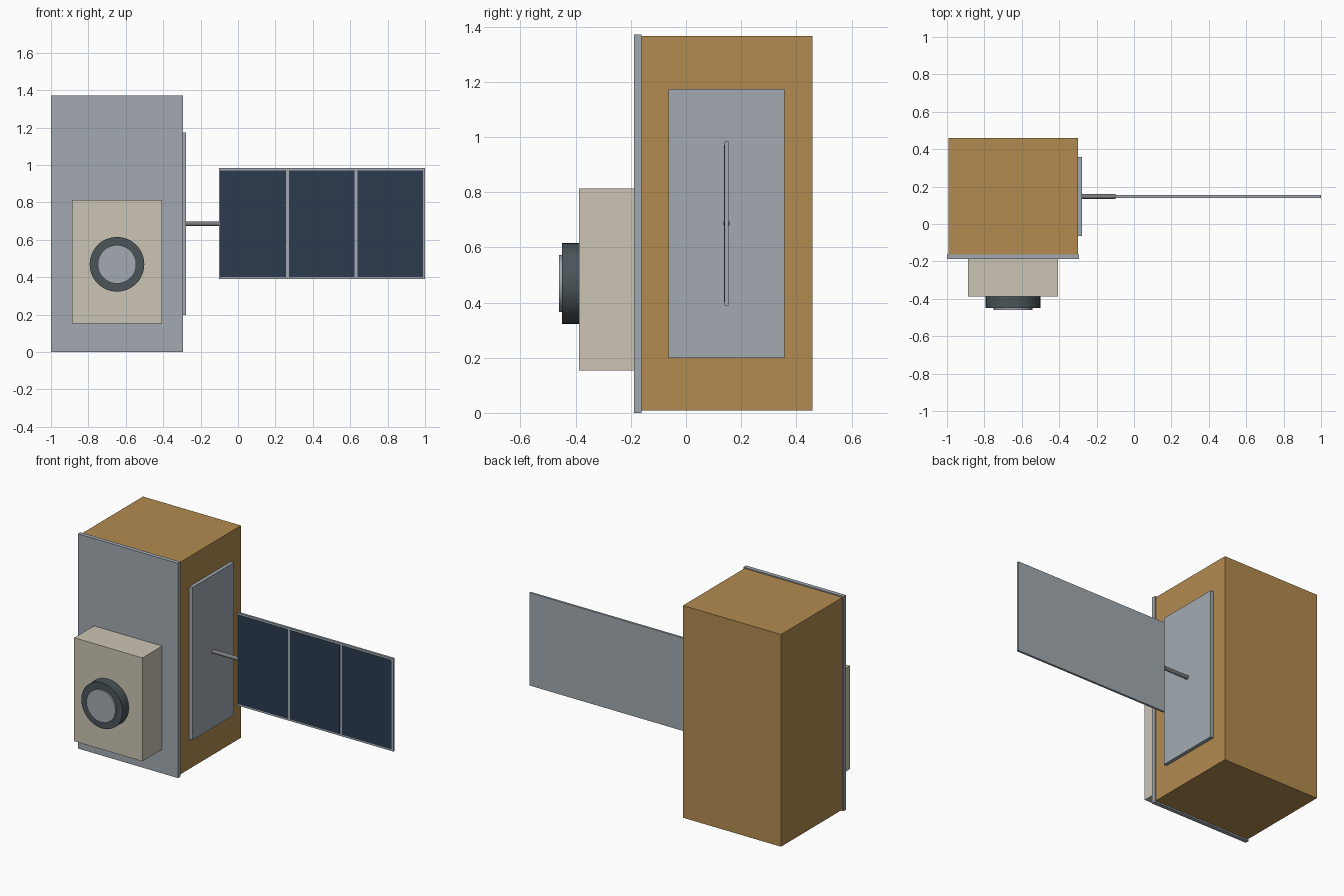
import bpy
import math

cube = bpy.data.objects.get("Cube")
if cube:
    bpy.data.objects.remove(cube, do_unlink=True)


def material(name, r, g, b):
    mat = bpy.data.materials.new(name)
    mat.use_nodes = True
    color = (r, g, b, 1.0)
    mat.diffuse_color = color
    mat.node_tree.nodes["Principled BSDF"].inputs["Base Color"].default_value = color
    return mat


gold = material("gold foil", 0.45, 0.26, 0.08)
silver = material("silver grey", 0.36, 0.40, 0.44)
beige = material("warm beige", 0.60, 0.56, 0.46)
navy = material("solar navy", 0.025, 0.043, 0.078)
dark = material("dark slate", 0.07, 0.09, 0.10)
steel = material("steel grey", 0.20, 0.20, 0.22)


def box(name, x, y, z, mat):
    """Box from (min, max) ranges on each axis."""
    spans = (x, y, z)
    bpy.ops.mesh.primitive_cube_add(size=1, location=[(a + b) / 2 for a, b in spans])
    obj = bpy.context.object
    obj.name = name
    obj.scale = [b - a for a, b in spans]
    bpy.ops.object.transform_apply(location=False, rotation=False, scale=True)
    obj.data.materials.append(mat)
    return obj


def cylinder(name, radius, depth, center, rotation, mat, sides=32):
    bpy.ops.mesh.primitive_cylinder_add(
        vertices=sides, radius=radius, depth=depth, location=center, rotation=rotation)
    obj = bpy.context.object
    obj.name = name
    obj.data.materials.append(mat)
    bpy.ops.object.shade_smooth_by_angle(angle=math.radians(40))
    return obj


# Main body, front plate and side panel
box("body", (-0.993, -0.30), (-0.162, 0.459), (0.009, 1.365), gold)
box("front_plate", (-1.0, -0.293), (-0.188, -0.162), (0.0, 1.372), silver)
box("side_panel", (-0.30, -0.278), (-0.064, 0.357), (0.199, 1.174), silver)

# Instrument housing with its round aperture
box("instrument_housing", (-0.887, -0.405), (-0.387, -0.188), (0.153, 0.814), beige)
facing_front = (math.pi / 2, 0, 0)
cylinder("lens_barrel", 0.146, 0.063, (-0.647, -0.4185, 0.469), facing_front, dark, 48)
cylinder("lens_disc", 0.103, 0.012, (-0.647, -0.454, 0.469), facing_front, silver, 48)

# Boom carrying the solar wing
cylinder("boom", 0.0125, 0.19, (-0.195, 0.147, 0.686), (0, math.pi / 2, 0), steel, 16)
box("wing_panel", (-0.102, 1.0), (0.14, 0.154), (0.39, 0.983), silver)

# Three solar cells on the front of the wing
for i in range(3):
    left = -0.095 + i * 0.3665
    box(f"solar_cell_{i + 1}", (left, left + 0.351), (0.138, 0.141), (0.402, 0.971), navy)
